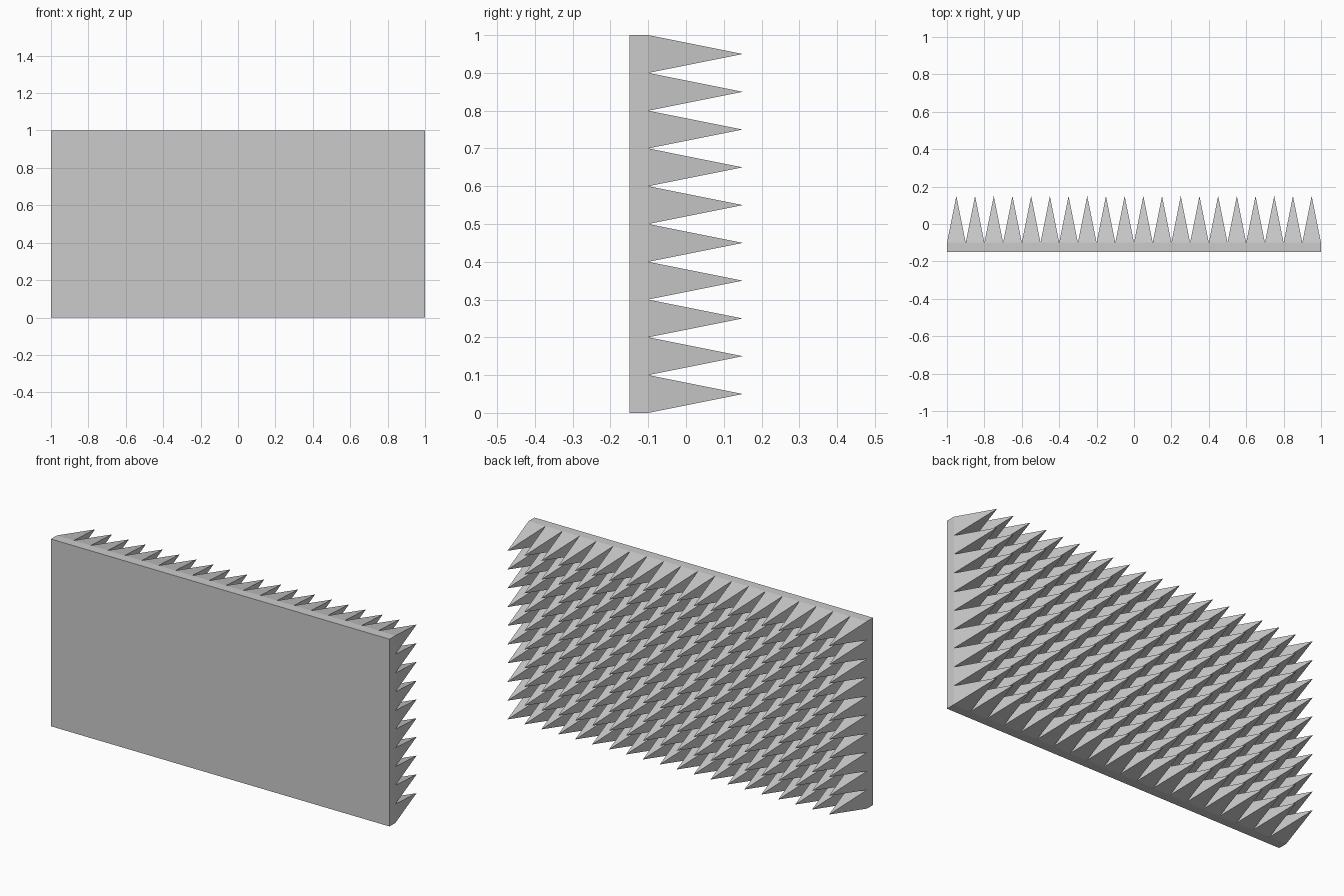
import bpy, bmesh

if "Cube" in bpy.data.objects:
    bpy.data.objects.remove(bpy.data.objects["Cube"])

COLS, ROWS, CELL = 20, 10, 0.1
BACK, VALLEY, TIP = -0.15, -0.10, 0.15

bm = bmesh.new()

# Grid of valley points shared by neighbouring spikes
grid = [[bm.verts.new((-1 + i * CELL, VALLEY, j * CELL)) for i in range(COLS + 1)]
        for j in range(ROWS + 1)]

# Square pyramid spikes, one per cell
for j in range(ROWS):
    for i in range(COLS):
        tip = bm.verts.new((-1 + (i + 0.5) * CELL, TIP, (j + 0.5) * CELL))
        base = [grid[j][i], grid[j][i + 1], grid[j + 1][i + 1], grid[j + 1][i]]
        for k in range(4):
            bm.faces.new((base[k], base[(k + 1) % 4], tip))

# Flat backing slab: front face and four rim faces
c = [bm.verts.new((x, BACK, z)) for x, z in ((-1, 0), (1, 0), (1, 1), (-1, 1))]
bm.faces.new(c)
rims = [grid[0], [row[-1] for row in grid], grid[-1][::-1], [row[0] for row in grid][::-1]]
for k, rim in enumerate(rims):
    bm.faces.new([c[(k + 1) % 4], c[k]] + rim)

bmesh.ops.recalc_face_normals(bm, faces=bm.faces)
mesh = bpy.data.meshes.new("foam_panel")
bm.to_mesh(mesh)
bm.free()
bpy.context.collection.objects.link(bpy.data.objects.new("spiked_foam_panel", mesh))
